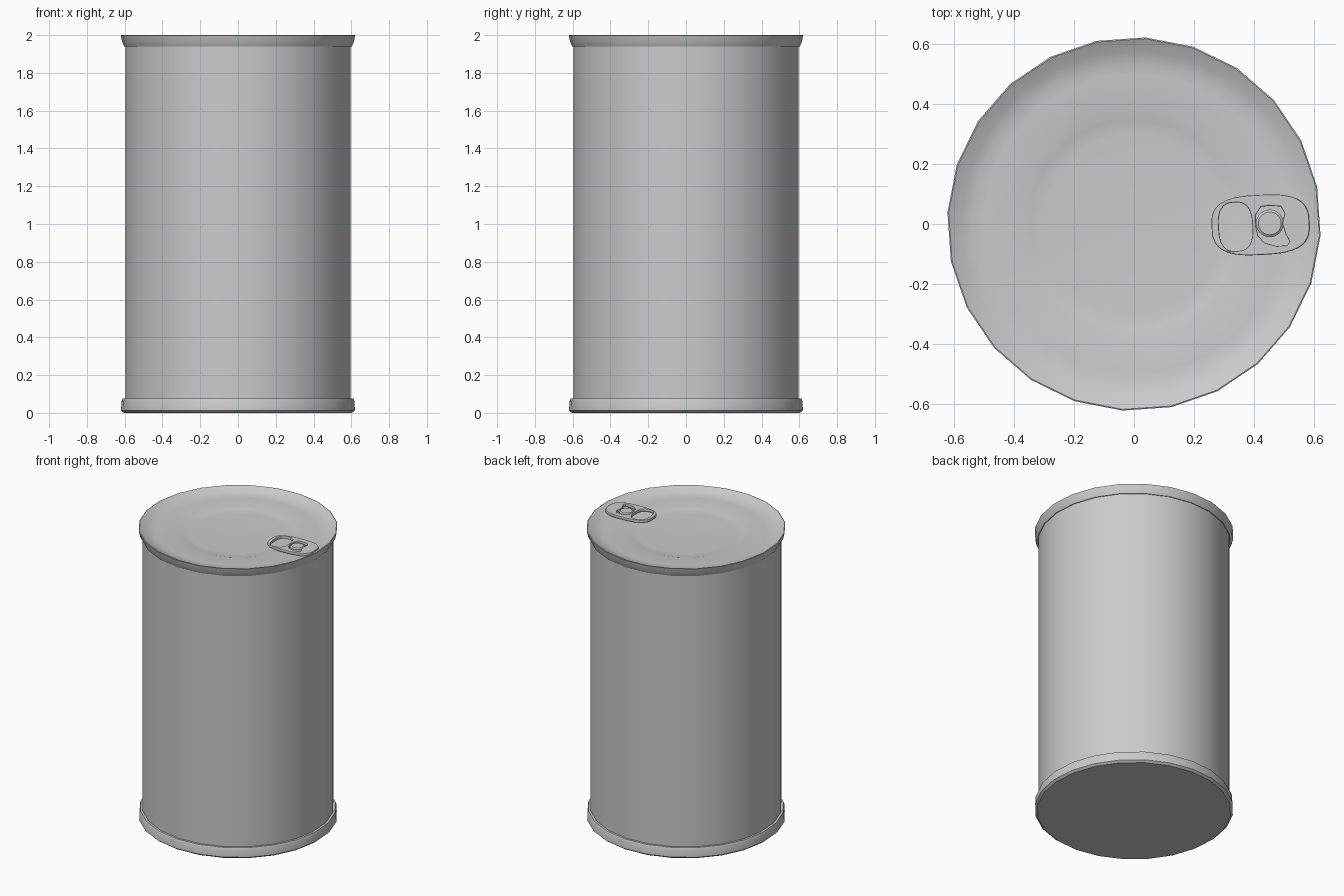
import bpy, bmesh, math

if "Cube" in bpy.data.objects:
    bpy.data.objects.remove(bpy.data.objects["Cube"])

SIDES = 24
OFFSET = math.radians(-3.5)


def finish(obj, angle=35):
    bpy.ops.object.select_all(action='DESELECT')
    obj.select_set(True)
    bpy.context.view_layer.objects.active = obj
    bpy.ops.object.shade_smooth_by_angle(angle=math.radians(angle))


def lathe(name, profile, sides=SIDES, centre=(0, 0)):
    """Revolve (radius, z) points about z; radius 0 makes a closed pole."""
    bm = bmesh.new()
    rings = []
    for r, z in profile:
        if r == 0:
            rings.append([bm.verts.new((centre[0], centre[1], z))] * sides)
            continue
        angles = [OFFSET + math.tau * i / sides for i in range(sides)]
        rings.append([bm.verts.new((centre[0] + r * math.cos(a),
                                    centre[1] + r * math.sin(a), z)) for a in angles])
    for lo, hi in zip(rings, rings[1:]):
        for i in range(sides):
            j = (i + 1) % sides
            bm.faces.new(list(dict.fromkeys((lo[i], lo[j], hi[j], hi[i]))))
    bmesh.ops.recalc_face_normals(bm, faces=bm.faces)
    mesh = bpy.data.meshes.new(name)
    bm.to_mesh(mesh)
    bm.free()
    obj = bpy.data.objects.new(name, mesh)
    bpy.context.collection.objects.link(obj)
    finish(obj)
    return obj


def rounded(cx, cy, hx, hy, power, n=32):
    """Superellipse outline."""
    pts = []
    for i in range(n):
        a = math.tau * i / n
        c, s = math.cos(a), math.sin(a)
        pts.append((cx + hx * math.copysign(abs(c) ** (2 / power), c),
                    cy + hy * math.copysign(abs(s) ** (2 / power), s)))
    return pts


# Can wall, with the base rim and flat bottom
lathe("can_wall", [(0.598, 0.06), (0.598, 1.95)])
lathe("base_rim", [(0, 0.0), (0.605, 0.0), (0.62, 0.012), (0.618, 0.06),
                   (0.612, 0.075), (0.59, 0.075)])

# Flared top rim running into the stepped lid
lathe("lid", [(0.59, 1.94), (0.603, 1.94), (0.613, 1.96), (0.622, 1.998),
              (0.618, 2.0), (0.575, 1.978), (0.54, 1.968), (0.50, 1.965),
              (0.38, 1.965), (0.35, 1.957), (0.30, 1.954), (0, 1.954)])

# Pull tab: rounded plate with a finger hole and a cut-out round the rivet
curve = bpy.data.curves.new("pull_tab", 'CURVE')
curve.dimensions = '2D'
curve.fill_mode = 'BOTH'
curve.extrude = 0.006
curve.bevel_depth = 0.004
curve.bevel_resolution = 1
curve.offset = -0.004
cutout = [(0.03, 0.062), (0.005, 0.06), (-0.013, 0.035), (-0.016, 0), (-0.01, -0.035),
          (0.01, -0.06), (0.05, -0.073), (0.085, -0.073), (0.094, -0.06),
          (0.082, -0.035), (0.073, 0), (0.082, 0.035), (0.07, 0.058)]
for outline in (rounded(0, 0, 0.163, 0.1, 2.9, 48),
                rounded(-0.083, -0.002, 0.056, 0.081, 2.7), cutout):
    spline = curve.splines.new('POLY')
    spline.points.add(len(outline) - 1)
    for point, (x, y) in zip(spline.points, outline):
        point.co = (x, y, 0, 1)
    spline.use_cyclic_u = True
tab = bpy.data.objects.new("pull_tab", curve)
bpy.context.collection.objects.link(tab)
tab.location = (0.421, -0.003, 1.983)
tab.rotation_euler.z = math.radians(3)
bpy.ops.object.select_all(action='DESELECT')
tab.select_set(True)
bpy.context.view_layer.objects.active = tab
bpy.ops.object.convert(target='MESH')
finish(bpy.context.view_layer.objects.active)

# Rivet holding the tab
lathe("rivet", [(0.046, 1.962), (0.046, 1.985), (0.038, 1.991), (0, 1.992)],
      centre=(0.452, 0.002))
